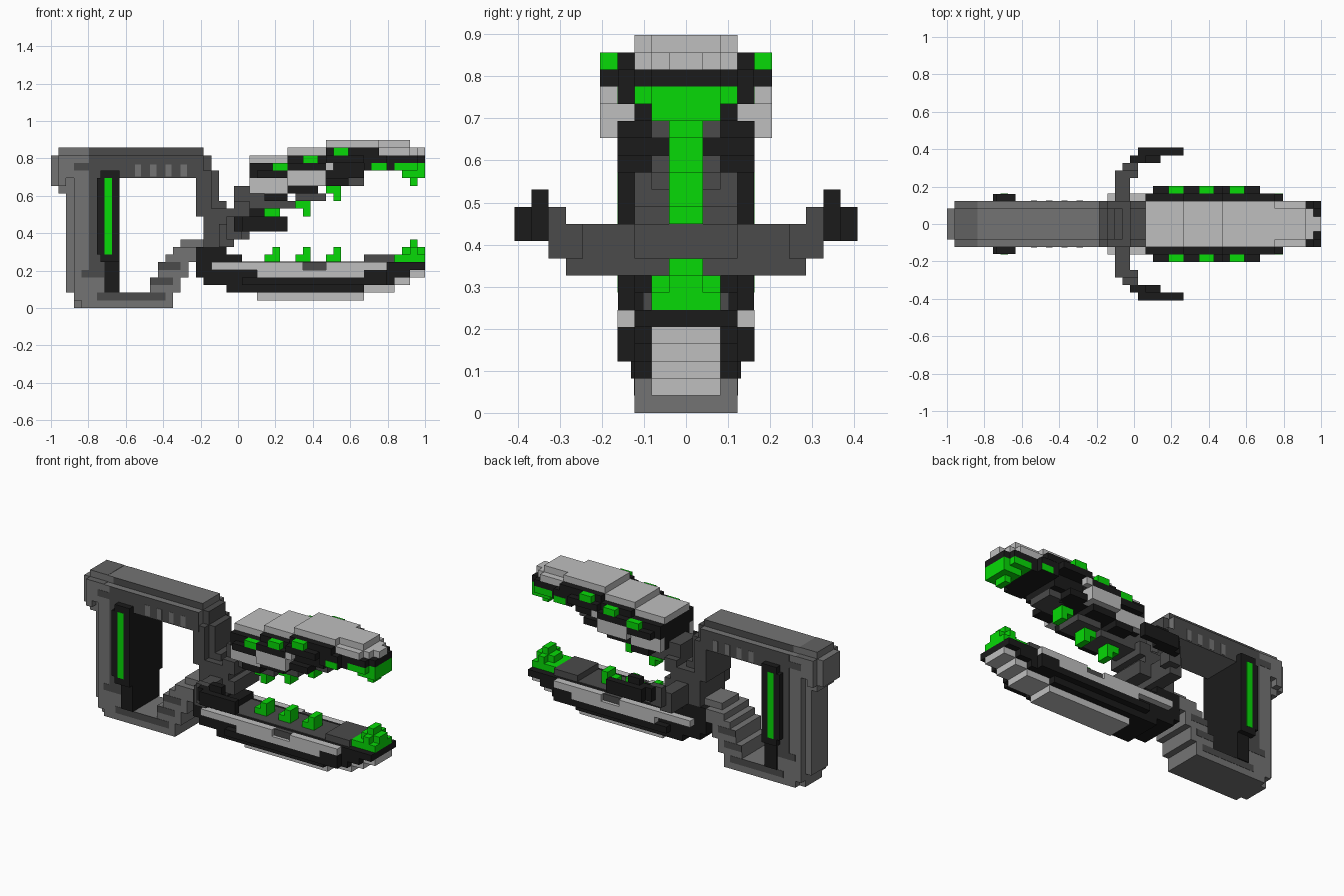
import bpy, bmesh
from mathutils import Matrix, Vector

cube = bpy.data.objects.get("Cube")
if cube:
    bpy.data.objects.remove(cube)

UNIT = 2 / 49      # one block of the grid
ORIGIN = 49 / 2    # grid column lying on the centre line


def colour(name, r, g, b):
    mat = bpy.data.materials.new(name)
    mat.use_nodes = True
    mat.diffuse_color = (r, g, b, 1)
    mat.node_tree.nodes["Principled BSDF"].inputs["Base Color"].default_value = (r, g, b, 1)
    return mat


light = colour("light_grey", .52, .52, .52)
middle = colour("middle_grey", .175, .175, .175)
slate = colour("slate_grey", .12, .12, .12)
dark = colour("dark_grey", .07, .07, .07)
black = colour("black", .011, .011, .011)
green = colour("bright_green", .002, .7, .002)


def box(x, y, z):
    """Block in grid units; y = (0, n) spans the middle, otherwise it is mirrored."""
    if y[0] == 0:
        return [(x, (-y[1], y[1]), z)]
    return [(x, y, z), (x, (-y[1], -y[0]), z)]


def part(name, mat, *boxes):
    bm = bmesh.new()
    for group in boxes:
        for spans in group:
            size = Vector([b - a for a, b in spans]) * UNIT
            mid = Vector([(a + b) / 2 for a, b in spans]) * UNIT
            mid.x -= ORIGIN * UNIT
            bmesh.ops.create_cube(bm, size=1, matrix=Matrix.Translation(mid) @ Matrix.Diagonal(size.to_4d()))
    mesh = bpy.data.meshes.new(name)
    bm.to_mesh(mesh)
    bm.free()
    mesh.materials.append(mat)
    obj = bpy.data.objects.new(name, mesh)
    bpy.context.scene.collection.objects.link(obj)
    return obj


FULL = (0, 3)          # width of the frame
SLIM = (0, 2)          # width of its stepped outer edge
SKIN = (3, 3.04)       # thin painted plates on its sides

# Rear frame
part("frame_top", middle,
     box(x=(0, 1), y=SLIM, z=(16, 20)),
     box(x=(1, 2), y=FULL, z=(16, 20)),
     box(x=(1, 2), y=SLIM, z=(15, 16)),
     box(x=(2, 20), y=FULL, z=(17, 20)),
     box(x=(1, 20), y=SLIM, z=(20, 21)))
part("frame_top_cap", slate,
     box(x=(1, 4), y=SLIM, z=(21, 21.04)),
     box(x=(1, 4), y=(2, 3), z=(20, 20.04)))
part("frame_column", middle,
     box(x=(2, 3), y=SLIM, z=(2, 17)),
     box(x=(3, 7), y=FULL, z=(1, 17)),
     box(x=(3, 4), y=SLIM, z=(0, 1)))
part("frame_base", middle, box(x=(4, 16), y=FULL, z=(0, 2)))
part("frame_leg", middle,
     box(x=(13, 17), y=FULL, z=(2, 4)),
     box(x=(14, 18), y=FULL, z=(4, 6)),
     box(x=(15, 19), y=FULL, z=(6, 7)),
     box(x=(16, 19), y=FULL, z=(7, 8)),
     box(x=(17, 20), y=SLIM, z=(8, 9)))

# Painted panels on the frame sides
part("frame_panels", dark,
     box(x=(5, 20), y=(2, 2.04), z=(20, 21)),
     box(x=(5, 20), y=SKIN, z=(17, 20)),
     box(x=(5, 7), y=SKIN, z=(5, 17)),
     box(x=(3, 5), y=SKIN, z=(18, 19)),
     box(x=(4, 7), y=SKIN, z=(4, 5)),
     box(x=(6, 15), y=SKIN, z=(1, 2)),
     box(x=(13, 16), y=SKIN, z=(3, 4)),
     box(x=(14, 17), y=SKIN, z=(5, 6)))
part("frame_slots", middle,
     *[box(x=(a, a + .8), y=(3.04, 3.08), z=(17.2, 18.8)) for a in range(11, 19, 2)])

# Grip with its light strip
part("grip", black,
     box(x=(6, 9), y=(0, 3.96), z=(7, 17)),
     box(x=(6.5, 9), y=(0, 3.96), z=(6, 18)),
     box(x=(7, 9), y=(0, 3.2), z=(2, 6)))
part("grip_light", green, box(x=(7, 8), y=(3.96, 4), z=(7, 17)))

# Neck and hinge
part("neck", dark,
     box(x=(19, 20), y=FULL, z=(12, 17)),
     box(x=(20, 21), y=FULL, z=(11, 18)),
     box(x=(20, 21), y=SLIM, z=(18, 20)),
     box(x=(21, 22), y=SLIM, z=(12, 18)),
     box(x=(20, 23), y=FULL, z=(8, 13)),
     box(x=(22, 23), y=SLIM, z=(13, 14)),
     box(x=(23, 25), y=FULL, z=(9, 13)),
     box(x=(24, 26), y=FULL, z=(12, 14)),
     box(x=(24, 26), y=SLIM, z=(14, 16)),
     box(x=(25, 28), y=SLIM, z=(13, 15)))

# Side arms with claws
part("side_arms", dark,
     box(x=(22, 24), y=(0, 7), z=(8, 11)),
     box(x=(24, 26), y=(0, 3), z=(9, 11)),
     box(x=(23, 25), y=(6, 8), z=(9, 11)),
     box(x=(23, 25), y=(7, 8), z=(11, 12)))
part("claws", black,
     box(x=(25, 28), y=(8, 9), z=(10, 12)),
     box(x=(24, 25), y=(8, 9), z=(10, 12)),
     box(x=(25, 31), y=(9, 10), z=(10, 12)),
     box(x=(26, 28), y=(8, 9), z=(12, 13)))

# Upper jaw: each segment rises one block
segments = [(26, 31), (31, 36), (36, 41)]
shell, flange, chin, lamps = [], [], [], []
for step, (a, b) in enumerate(segments):
    shell.append(box(x=(a, b), y=FULL, z=(15 + step, 17 + step)))
    shell.append(box(x=(a, b), y=(0, 4), z=(17 + step, 19 + step)))
    flange.append(box(x=(max(a, 27), b), y=(4, 5), z=(17 + step, 18 + step)))
    chin.append(box(x=(max(a, 28), b - step), y=(0, 4), z=(14 + step, 15 + step)))
    start = 29 + 4 * step
    lamps.append(box(x=(start, start + 2), y=(4, 5), z=(18 + step, 19 + step)))
part("upper_jaw_shell", black, *shell,
     box(x=(41, 44), y=(0, 3.96), z=(18, 20)),
     box(x=(41, 43), y=(0, 4), z=(20, 21)),
     box(x=(44, 48), y=FULL, z=(19, 20)),
     box(x=(44, 45), y=FULL, z=(18, 19)),
     box(x=(48, 49), y=SLIM, z=(19, 20)))
part("upper_jaw_flange", black, *flange)
part("upper_jaw_chin", black, *chin)
part("upper_jaw_lamps", green, *lamps)
part("upper_jaw_cover", light,
     box(x=(26, 31), y=FULL, z=(19, 20)),
     box(x=(31, 36), y=FULL, z=(20, 21)),
     box(x=(36, 43), y=FULL, z=(21, 22)),
     box(x=(43, 47), y=SLIM, z=(21, 22)),
     box(x=(43, 47), y=FULL, z=(20, 21)),
     box(x=(47, 48), y=SLIM, z=(20, 21)),
     box(x=(48, 49), y=(0, 1), z=(20, 21)))
part("upper_jaw_side_plates", light,
     box(x=(26, 31), y=(3, 4), z=(15, 17)),
     box(x=(31, 36), y=(3, 5), z=(16, 18)),
     box(x=(36, 37), y=(4, 5), z=(18, 19)))
part("upper_jaw_belly", dark,
     box(x=(28, 32), y=SLIM, z=(13, 14)),
     box(x=(32, 36), y=SLIM, z=(14, 15)),
     box(x=(36, 41), y=SLIM, z=(16, 17)))
part("upper_jaw_tip", green,
     box(x=(42, 44), y=(3.96, 4), z=(18, 19)),
     box(x=(45, 48), y=FULL, z=(18, 19)),
     box(x=(48, 49), y=SLIM, z=(18, 19)),
     box(x=(46, 49), y=SLIM, z=(17, 18)),
     box(x=(47, 48), y=(0, 1), z=(16, 17)))

# Teeth: a wide root with a narrow point
upper_teeth, lower_teeth = [], []
for a, root in zip((28, 32, 36), (13, 14, 16)):
    upper_teeth.append(box(x=(a, a + 2), y=(0, 1), z=(root - 1, root)))
    upper_teeth.append(box(x=(a + 1, a + 2), y=(0, 1), z=(root - 2, root - 1)))
    lower_teeth.append(box(x=(a, a + 2), y=(0, 1), z=(6, 7)))
    lower_teeth.append(box(x=(a + 1, a + 2), y=(0, 1), z=(7, 8)))
part("upper_teeth", green, *upper_teeth)
part("lower_teeth", green, *lower_teeth)

# Lower jaw
part("lower_jaw_shell", black,
     box(x=(19, 25), y=FULL, z=(6, 7)),
     box(x=(19, 23), y=FULL, z=(7, 8)),
     box(x=(19, 27), y=FULL, z=(4, 6)),
     box(x=(20, 27), y=FULL, z=(3, 4)),
     box(x=(23, 27), y=FULL, z=(2, 3)),
     box(x=(27, 41), y=FULL, z=(2, 5)),
     box(x=(25, 41), y=(3, 4), z=(3, 4)),
     box(x=(27, 44), y=FULL, z=(5, 6)),
     box(x=(41, 44), y=(0, 4), z=(3, 5)),
     box(x=(44, 45), y=FULL, z=(3, 5)),
     box(x=(44, 47), y=FULL, z=(4, 6)),
     box(x=(47, 49), y=FULL, z=(5, 6)))
part("lower_jaw_side_strips", light,
     box(x=(21, 33), y=(3, 4), z=(5, 6)),
     box(x=(27, 41), y=(3, 4), z=(4, 5)),
     box(x=(36, 44), y=(3, 4), z=(5, 6)))
part("lower_jaw_keel", light,
     box(x=(27, 41), y=SLIM, z=(1, 2)),
     box(x=(41, 45), y=SLIM, z=(2, 3)),
     box(x=(45, 47), y=SLIM, z=(3, 4)),
     box(x=(47, 49), y=SLIM, z=(4, 5)))
part("lower_jaw_floor", dark,
     box(x=(25, 41), y=(0, 2.5), z=(6, 6.1)),
     box(x=(33, 36), y=(3, 3.5), z=(5, 6)),
     box(x=(41, 45), y=(0, 2.5), z=(6, 7)))
part("lower_jaw_tip", green,
     box(x=(45, 49), y=SLIM, z=(6, 7)),
     box(x=(46, 49), y=(0, 1), z=(7, 8)),
     box(x=(47, 48), y=(1, 2), z=(7, 8)),
     box(x=(47, 48), y=(0, 1), z=(8, 9)))
